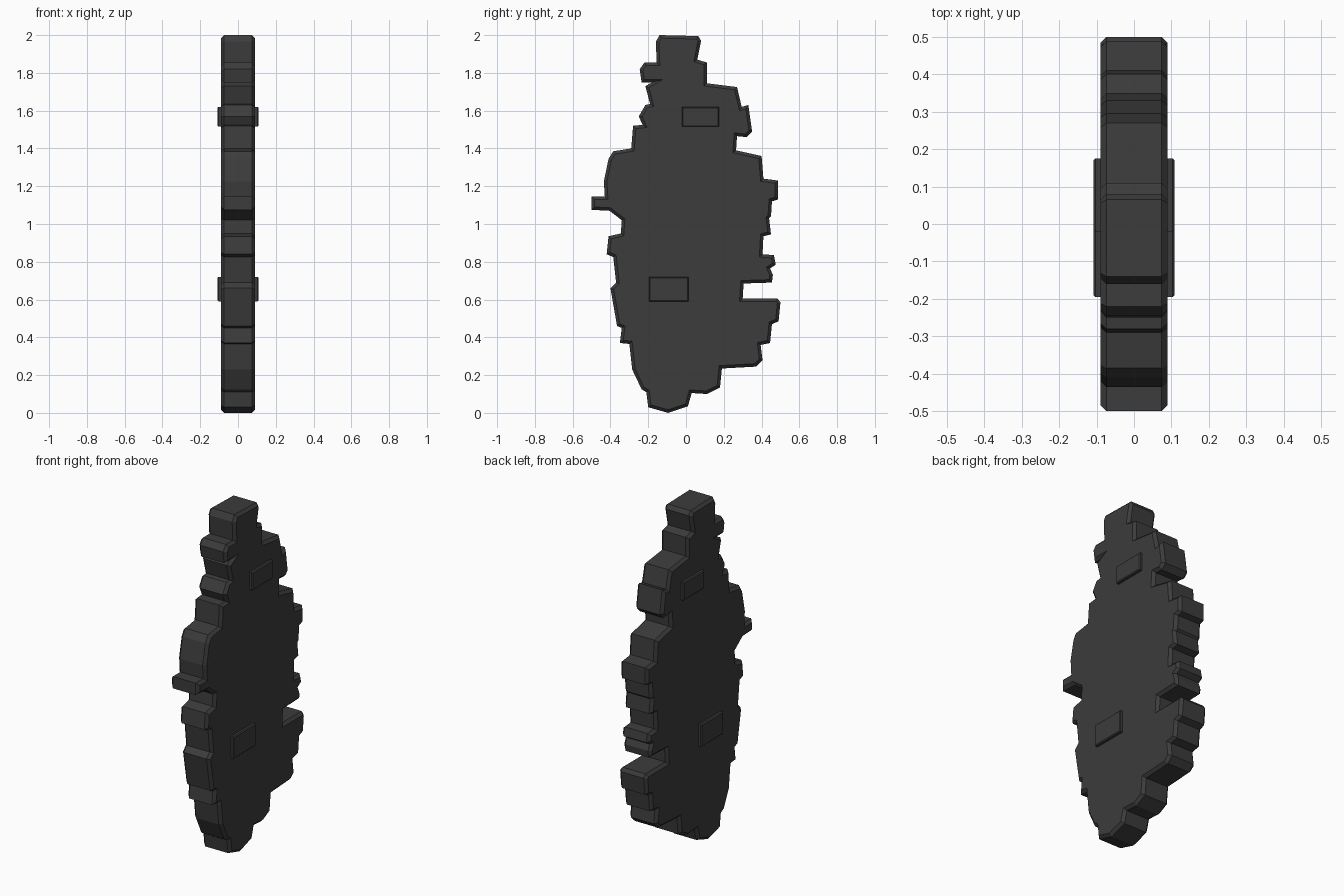
import bpy, bmesh

dark = bpy.data.materials.new("dark_stone")
dark.diffuse_color = (0.045, 0.045, 0.045, 1)


def add_object(name, bm):
    bmesh.ops.recalc_face_normals(bm, faces=bm.faces)
    mesh = bpy.data.meshes.new(name)
    bm.to_mesh(mesh)
    bm.free()
    mesh.materials.append(dark)
    obj = bpy.data.objects.new(name, mesh)
    bpy.context.collection.objects.link(obj)
    return obj


def slab(name, outline, half_width, bevel):
    """Extrude a (y, z) outline along x and chamfer both rims."""
    bm = bmesh.new()
    face = bm.faces.new([bm.verts.new((-half_width, y, z)) for y, z in outline])
    new = bmesh.ops.extrude_face_region(bm, geom=[face])["geom"]
    for v in new:
        if isinstance(v, bmesh.types.BMVert):
            v.co.x = half_width
    if not any(f for f in bm.faces if all(v.co.x < 0 for v in f.verts)):
        bm.faces.new([v for v in bm.verts if v.co.x < 0])
    rims = [e for e in bm.edges if abs(e.verts[0].co.x - e.verts[1].co.x) < 1e-6]
    bmesh.ops.recalc_face_normals(bm, faces=bm.faces)
    bmesh.ops.bevel(bm, geom=rims, offset=bevel, segments=1, profile=0.5,
                    affect='EDGES', clamp_overlap=False)
    return add_object(name, bm)


# Jagged back edge, top to bottom
back_edge = [
    (-.14, 2.0), (.065, 1.995), (.08, 1.97), (.06, 1.87), (.11, 1.855),
    (.11, 1.745), (.27, 1.725), (.295, 1.62), (.33, 1.63), (.35, 1.49),
    (.32, 1.46), (.27, 1.465), (.265, 1.39), (.40, 1.36), (.41, 1.24),
    (.487, 1.23), (.487, 1.13), (.455, 1.12), (.45, 1.04), (.44, 1.03),
    (.45, .945), (.41, .935), (.405, .84), (.465, .835), (.475, .785),
    (.445, .765), (.46, .73), (.455, .69), (.305, .685), (.30, .605),
    (.485, .605), (.50, .585), (.49, .485), (.455, .47), (.445, .37),
    (.395, .36), (.405, .28), (.37, .245), (.19, .235), (.18, .135),
    (.11, .10), (.03, .105), (.01, .035), (-.095, 0),
]
# Jagged front edge, bottom to top
front_edge = [
    (-.20, .03), (-.21, .11), (-.235, .125), (-.285, .23), (-.30, .365),
    (-.35, .37), (-.34, .45), (-.365, .46), (-.40, .66), (-.37, .69),
    (-.385, .825), (-.42, .84), (-.41, .935), (-.345, .95), (-.34, 1.02),
    (-.405, 1.07), (-.50, 1.075), (-.50, 1.145), (-.43, 1.145),
    (-.435, 1.225), (-.41, 1.345), (-.385, 1.385), (-.29, 1.40),
    (-.28, 1.52), (-.23, 1.525), (-.25, 1.57), (-.215, 1.63), (-.19, 1.635),
    (-.215, 1.73), (-.18, 1.75), (-.235, 1.75), (-.245, 1.82),
    (-.22, 1.855), (-.155, 1.855), (-.16, 1.965),
]
slab("blade_body", back_edge + front_edge, .09, .016)

# Raised rectangular plates showing on both faces
for name, y0, y1, z0, z1 in (("upper_plate", -.02, .175, 1.515, 1.62),
                             ("lower_plate", -.195, .012, .59, .72)):
    slab(name, [(y0, z0), (y1, z0), (y1, z1), (y0, z1)], .108, .005)
